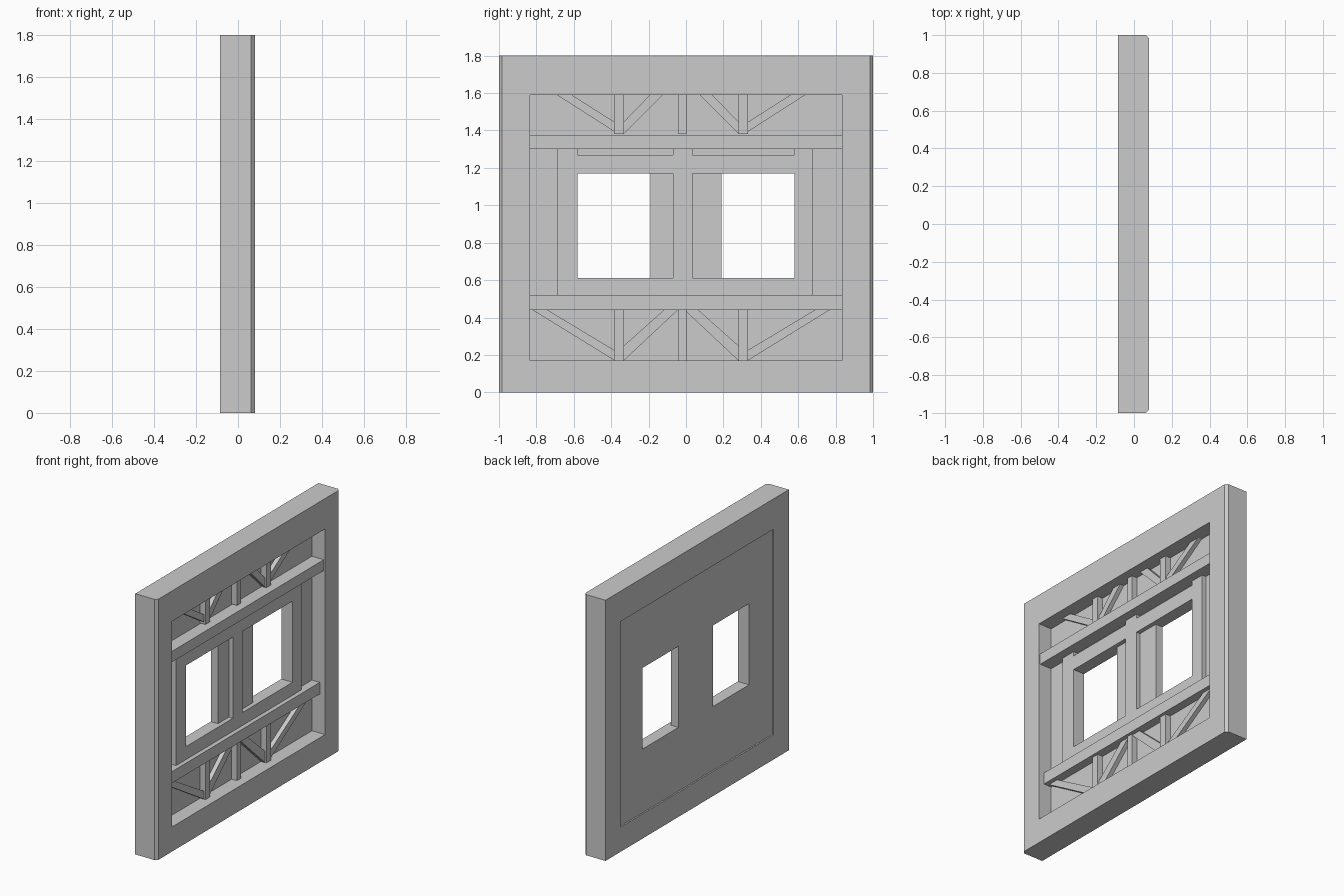
import bpy, bmesh

if "Cube" in bpy.data.objects:
    bpy.data.objects.remove(bpy.data.objects["Cube"])


def prism(name, outline, x0, x1):
    """Extrude a (y, z) outline from x0 to x1."""
    bm = bmesh.new()
    face = bm.faces.new([bm.verts.new((x0, y, z)) for y, z in outline])
    ext = bmesh.ops.extrude_face_region(bm, geom=[face])
    new = [g for g in ext["geom"] if isinstance(g, bmesh.types.BMVert)]
    bmesh.ops.translate(bm, verts=new, vec=(x1 - x0, 0, 0))
    bmesh.ops.recalc_face_normals(bm, faces=bm.faces)
    me = bpy.data.meshes.new(name)
    bm.to_mesh(me)
    bm.free()
    ob = bpy.data.objects.new(name, me)
    bpy.context.collection.objects.link(ob)
    return ob


def box(name, y0, y1, z0, z1, x0, x1):
    return prism(name, [(y0, z0), (y1, z0), (y1, z1), (y0, z1)], x0, x1)


def cut(ob, *holes):
    """Cut rectangular (y0, y1, z0, z1) openings right through a part."""
    for h in holes:
        cutter = box("cutter", *h, -0.5, 0.5)
        mod = ob.modifiers.new("opening", "BOOLEAN")
        mod.operation, mod.solver, mod.object = "DIFFERENCE", "EXACT", cutter
        bpy.context.view_layer.objects.active = ob
        bpy.ops.object.modifier_apply(modifier=mod.name)
        bpy.data.objects.remove(cutter)


BACK, SURF = -0.075, -0.02      # back and front planes of the recessed panel
W = 0.835                       # half width of the frame opening

# Outer frame with chamfered front corners
frame = box("outer_frame", -1, 1, 0, 1.8, -0.085, 0.08)
bm = bmesh.new()
bm.from_mesh(frame.data)
edges = [e for e in bm.edges
         if all(v.co.x > 0 for v in e.verts) and abs(e.verts[0].co.z - e.verts[1].co.z) > 1]
bmesh.ops.bevel(bm, geom=edges, offset=0.017, segments=1, affect="EDGES")
bm.to_mesh(frame.data)
bm.free()
cut(frame, (-W, W, 0.17, 1.59))

# Recessed wall panel with two narrow windows
panel = box("wall_panel", -W, W, 0.17, 1.59, BACK, SURF)
cut(panel, (-0.58, -0.19, 0.61, 1.17), (0.19, 0.58, 0.61, 1.17))

# Raised window trim with notches under the upper beam
trim = box("window_trim", -0.69, 0.68, 0.50, 1.30, SURF, 0.01)
for y0, y1 in ((-0.58, -0.07), (0.035, 0.58)):
    cut(trim, (y0, y1, 0.61, 1.17), (y0, y1, 1.27, 1.4))

# Horizontal beams
box("upper_beam", -W, W, 1.30, 1.375, SURF, 0.07)
box("lower_beam", -W, W, 0.44, 0.52, SURF, 0.04)

# Posts and diagonal braces, mirrored about the centre post
MID, FRONT = -0.018, 0.02
trusses = {
    "upper": (1.38, 1.59,
              [(-0.69, 1.59), (-0.61, 1.59), (-0.382, 1.445), (-0.382, 1.393)],
              [(-0.332, 1.383), (-0.332, 1.447), (-0.193, 1.59), (-0.124, 1.59)]),
    "lower": (0.17, 0.44,
              [(-0.82, 0.44), (-0.74, 0.44), (-0.382, 0.225), (-0.382, 0.17)],
              [(-0.332, 0.17), (-0.332, 0.25), (-0.118, 0.44), (-0.044, 0.44)]),
}
for level, (z0, z1, outer, inner) in trusses.items():
    box(level + "_centre_post", MID - 0.022, MID + 0.022, z0, z1, SURF, FRONT)
    for side, c, s in (("left", 0, 1), ("right", -0.052, -1)):
        ys = sorted((c + s * -0.384, c + s * -0.332))
        box(f"{level}_{side}_post", *ys, z0, z1, SURF, FRONT)
        for part, pts in (("outer", outer), ("inner", inner)):
            prism(f"{level}_{side}_{part}_brace", [(c + s * y, z) for y, z in pts],
                  SURF, FRONT - 0.01)
